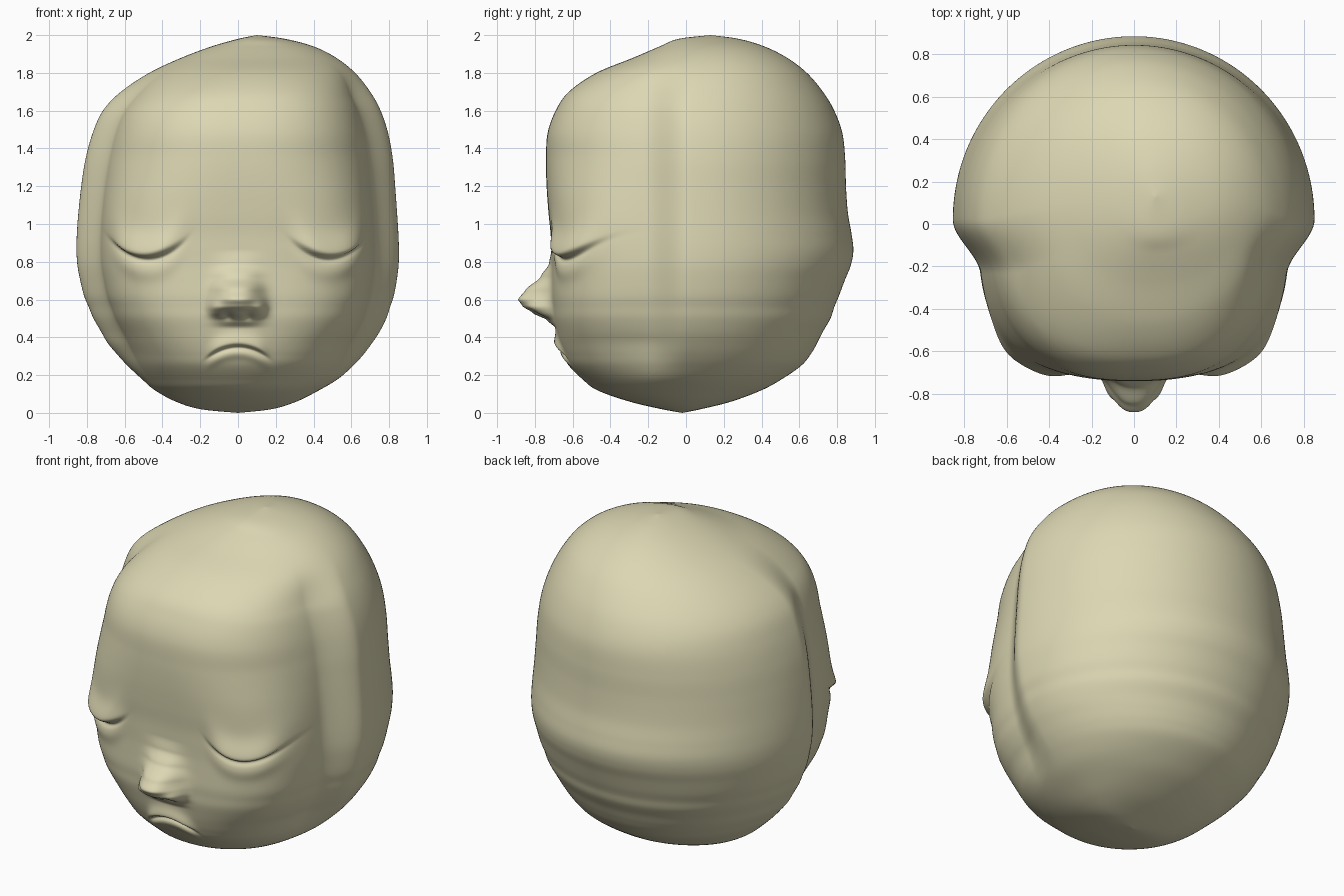
import bpy, bmesh
from math import pi, sin, cos, exp

if "Cube" in bpy.data.objects:
    bpy.data.objects.remove(bpy.data.objects["Cube"])

# Head outline: height, left x, right x, front y, back y
ROWS = [
    (0.00, 0.00, 0.00, -.02, -.02), (.02, -.20, .18, -.13, .08),
    (.06, -.33, .31, -.30, .24), (.12, -.44, .43, -.47, .40),
    (.18, -.51, .53, -.55, .51), (.25, -.585, .61, -.62, .61),
    (.31, -.64, .665, -.65, .66), (.37, -.69, .71, -.67, .695),
    (.43, -.725, .75, -.685, .725), (.50, -.765, .785, -.70, .765),
    (.56, -.79, .805, -.705, .785), (.62, -.815, .825, -.71, .81),
    (.70, -.835, .84, -.71, .84), (.78, -.85, .85, -.71, .872),
    (.86, -.855, .852, -.713, .886), (.95, -.853, .849, -.717, .876),
    (1.06, -.845, .842, -.728, .857), (1.20, -.83, .832, -.738, .847),
    (1.34, -.808, .82, -.741, .843), (1.48, -.77, .795, -.733, .828),
    (1.60, -.715, .755, -.69, .785), (1.70, -.62, .70, -.62, .725),
    (1.80, -.47, .62, -.475, .64), (1.88, -.30, .52, -.28, .535),
    (1.94, -.14, .40, -.14, .415), (1.98, .00, .25, -.04, .28),
    (2.00, .10, .10, .13, .13)]
NOSE = [(.45, 0), (.49, .035), (.53, .11), (.565, .16), (.60, .18), (.65, .14),
        (.72, .06), (.79, .015), (.86, 0)]
SEG, SUB = 360, 9


def smooth(a, b, v):
    t = max(0, min(1, (v - a) / (b - a)))
    return t * t * (3 - 2 * t)


def bell(v, w, p=2):
    return exp(-min(60, abs(v / w) ** p))


def sig(v):
    return 1 / (1 + exp(-max(-40, min(40, v))))


def spline(i, t):
    p = [ROWS[max(0, min(len(ROWS) - 1, i + k))] for k in (-1, 0, 1, 2)]
    return [b + .5 * t * (c - a + t * (2*a - 5*b + 4*c - d + t * (3 * (b - c) + d - a)))
            for a, b, c, d in zip(*p)]


def nose_height(z):
    for (z0, h0), (z1, h1) in zip(NOSE, NOSE[1:]):
        if z0 <= z <= z1:
            return h0 + (h1 - h0) * smooth(z0, z1, z) * .5 + (h1 - h0) * .5 * (z - z0) / (z1 - z0)
    return 0


def face_relief(x, z):
    ax = abs(x)
    # nose with wings and nostrils
    d = nose_height(z) * bell(x, .11, 2.5)
    d += .04 * bell(ax - .105, .04) * bell(z - .555, .04)
    d -= .025 * bell(ax - .05, .025) * bell(z - .515, .018)
    # downturned mouth: upper lip overhanging a crease
    s = z - (.355 - 2.2 * x * x)
    w = bell(x, .15, 6)
    d += w * (.03 * sig(s / .004) * bell(s, .06) - .012 * bell(s + .008, .012)
              + .012 * bell(s + .045, .025))
    # closed eyelids
    e = ax - .475
    s = z - (.825 + 2.5 * e * e)
    w = bell(e, .165, 4)
    d += w * (.052 * sig(s / .006) * bell(s, .12) - .014 * bell(s + .012, .018)
              + .012 * bell(s + .075, .05))
    return d


bm = bmesh.new()
rings = []
for i in range(len(ROWS) - 1):
    for j in range(SUB):
        if i + j == 0:
            continue
        z, l, r, f, b = spline(i, j / SUB)
        cx = .1 * smooth(1.5, 2, z)
        cy = -.02 + .04 * smooth(0, .3, z) + .11 * smooth(1.6, 2, z)
        narrow = .14 * smooth(.1, .4, z) * (1 - smooth(1.65, 1.95, z))
        n_front = 2.1 + .9 * smooth(.1, .6, z) - .5 * smooth(1, 1.4, z) - .4 * smooth(1.6, 1.9, z)
        ring = []
        for k in range(SEG):
            s = 2 * k / SEG - 1
            t = -pi / 2 + pi * (.5 * s + .5 * s ** 3)
            c, q = cos(t), sin(t)
            ex = max(.004, r - cx if c > 0 else cx - l)
            ey = max(.004, b - cy if q > 0 else cy - f)
            n = 2 if q > 0 else n_front
            rad = ((abs(c) / ex) ** n + (abs(q) / ey) ** n) ** (-1 / n)
            x, y = rad * c, rad * q
            if q < 0:
                x *= 1 - narrow * smooth(0, .25, -y)
                if .1 < z < 1.4:
                    d = face_relief(x + cx, z) * smooth(.15, .35, -y)
                    m = (x * x + y * y) ** .5
                    x, y = x * (1 + d / m), y * (1 + d / m)
            ring.append(bm.verts.new((cx + x, cy + y, max(0, min(2, z)))))
        rings.append(ring)

# skin between the rings and close both poles
for lo, hi in zip(rings, rings[1:]):
    for k in range(SEG):
        m = (k + 1) % SEG
        bm.faces.new((lo[k], lo[m], hi[m], hi[k]))
base = bm.verts.new((0, -.02, 0))
crown = bm.verts.new((.1, .13, 2))
for k in range(SEG):
    m = (k + 1) % SEG
    bm.faces.new((base, rings[0][m], rings[0][k]))
    bm.faces.new((crown, rings[-1][k], rings[-1][m]))
for face in bm.faces:
    face.smooth = True

mesh = bpy.data.meshes.new("baby_head")
bm.to_mesh(mesh)
bm.free()
head = bpy.data.objects.new("baby_head", mesh)
bpy.context.collection.objects.link(head)

# skin colour
mat = bpy.data.materials.new("skin")
mat.diffuse_color = (.72, .68, .45, 1)
mat.use_nodes = True
mat.node_tree.nodes["Principled BSDF"].inputs["Base Color"].default_value = mat.diffuse_color
mesh.materials.append(mat)
